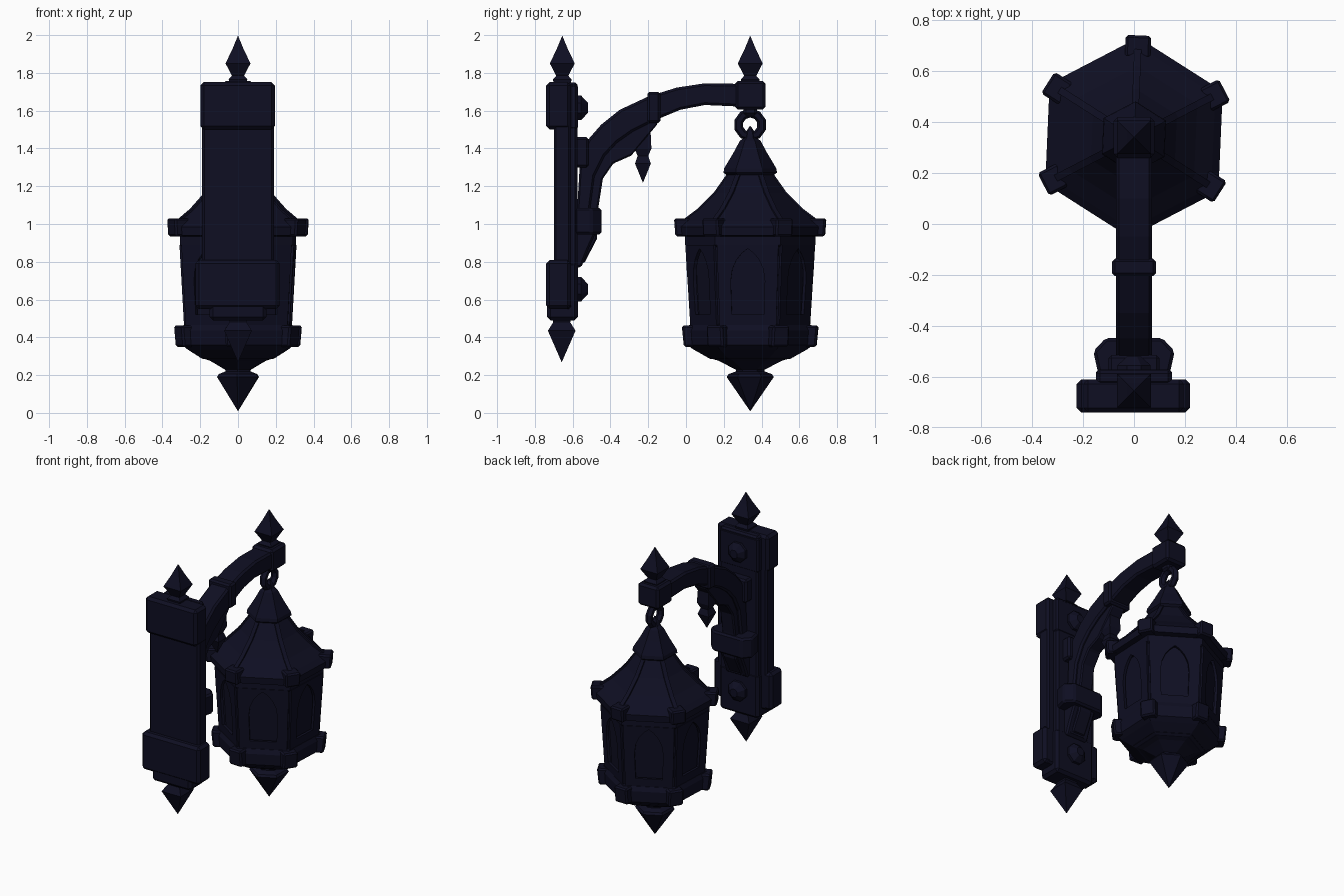
import bpy, bmesh, math
from mathutils import Vector, Matrix

if "Cube" in bpy.data.objects:
    bpy.data.objects.remove(bpy.data.objects["Cube"])

mat = bpy.data.materials.new("dark navy iron")
mat.diffuse_color = (0.0045, 0.0045, 0.016, 1)
mat.use_nodes = True
mat.node_tree.nodes["Principled BSDF"].inputs["Base Color"].default_value = mat.diffuse_color
LY = 0.34                     # lantern axis
TWIST = math.radians(-2.5)    # lantern hangs slightly turned
HEX = math.radians(30) + TWIST
SQ = math.radians(45)


def finish(name, bm, bevel=0.0):
    bmesh.ops.recalc_face_normals(bm, faces=bm.faces)
    me = bpy.data.meshes.new(name)
    bm.to_mesh(me)
    bm.free()
    me.materials.append(mat)
    ob = bpy.data.objects.new(name, me)
    bpy.context.collection.objects.link(ob)
    if bevel:
        m = ob.modifiers.new("bevel", "BEVEL")
        m.width = bevel
        m.segments = 1
    return ob


def turned(name, profile, n, rot, y, scale=1.0):
    """n-sided stack of rings from (radius, z) pairs, capped at both ends."""
    bm = bmesh.new()
    rings = []
    for r, z in profile:
        r = max(r, 0.001) * scale
        rings.append([bm.verts.new((r * math.cos(rot + 2 * math.pi * i / n),
                                    y + r * math.sin(rot + 2 * math.pi * i / n), z)) for i in range(n)])
    for a, b in zip(rings, rings[1:]):
        for i in range(n):
            j = (i + 1) % n
            bm.faces.new((a[i], a[j], b[j], b[i]))
    bm.faces.new(rings[0])
    bm.faces.new(rings[-1])
    return finish(name, bm)


def box(name, x, y, z, bevel=0.012):
    bm = bmesh.new()
    bmesh.ops.create_cube(bm, size=1)
    for v in bm.verts:
        v.co = Vector([(a + b) / 2 + c * (b - a) for (a, b), c in zip((x, y, z), v.co)])
    return finish(name, bm, bevel)


def band(name, upper, lower, hx, bevel=0.0):
    """Strip between two (y, z) lines, thick in x."""
    bm = bmesh.new()
    secs = [[bm.verts.new((sx * hx, *p)) for sx, p in ((-1, u), (1, u), (1, l), (-1, l))]
            for u, l in zip(upper, lower)]
    for a, b in zip(secs, secs[1:]):
        for i in range(4):
            j = (i + 1) % 4
            bm.faces.new((a[i], a[j], b[j], b[i]))
    bm.faces.new(secs[0])
    bm.faces.new(secs[-1])
    return finish(name, bm, bevel)


def around(ob, angle):
    ob.matrix_world = Matrix.Translation((0, LY, 0)) @ Matrix.Rotation(angle, 4, 'Z')


def post(name, r_low, r_high, depth, hw, z0, z1, bevel=0.01):
    """Corner block along +x, leaning with the lantern wall."""
    bm = bmesh.new()
    bmesh.ops.create_cube(bm, size=2)
    for v in bm.verts:
        r = r_high if v.co.z > 0 else r_low
        v.co = (r if v.co.x > 0 else r - depth, v.co.y * hw, z1 if v.co.z > 0 else z0)
    return finish(name, bm, bevel)


# --- wall plate
box("wall_plate", (-0.19, 0.19), (-0.70, -0.61), (0.55, 1.74))
box("plate_front_panel", (-0.145, 0.145), (-0.63, -0.575), (0.50, 1.75))
box("plate_top_block", (-0.198, 0.195), (-0.74, -0.61), (1.50, 1.752), 0.018)
box("plate_bottom_block", (-0.225, 0.22), (-0.74, -0.61), (0.55, 0.81), 0.018)
box("plate_top_band", (-0.15, 0.15), (-0.66, -0.572), (1.50, 1.74))
box("plate_bottom_band", (-0.15, 0.15), (-0.735, -0.572), (0.49, 0.80), 0.018)

# studs on the plate face
for i, z in enumerate((1.615, 0.655)):
    stud = turned("stud_%d" % i, [(0.07, 0), (0.07, 0.025), (0.03, 0.06)], 8, math.pi / 8, 0)
    stud.matrix_world = Matrix.Translation((0, -0.58, z)) @ Matrix.Rotation(math.radians(-90), 4, 'X')

# square pointed finials
tip = [(0.04, 1.73), (0.05, 1.765), (0.032, 1.785), (0.066, 1.85), (0.03, 1.925), (0, 1.995)]
turned("plate_top_finial", tip, 4, SQ, -0.655, math.sqrt(2))
turned("arm_end_finial", tip, 4, SQ, LY, math.sqrt(2))
turned("plate_bottom_finial", [(0, 0.27), (0.073, 0.435), (0.045, 0.48), (0.055, 0.52)],
       4, SQ, -0.658, math.sqrt(2))

# --- curved arm
top_edge = [(-0.575, 0.80), (-0.575, 1.1), (-0.56, 1.35), (-0.52, 1.445), (-0.45, 1.525), (-0.35, 1.605),
            (-0.2, 1.675), (-0.05, 1.722), (0.1, 1.745), (0.28, 1.742)]
low_edge = [(-0.55, 0.77), (-0.505, 1.1), (-0.485, 1.25), (-0.43, 1.36), (-0.365, 1.43), (-0.28, 1.49),
            (-0.15, 1.555), (-0.03, 1.605), (0.1, 1.63), (0.28, 1.622)]
band("arm", top_edge, low_edge, 0.07, 0.012)

# lower leaf-shaped brace and hanging spike
band("arm_brace",
     [(-0.57, 0.80), (-0.56, 0.92), (-0.55, 1.1), (-0.53, 1.25), (-0.45, 1.42), (-0.3, 1.53), (-0.15, 1.58)],
     [(-0.54, 0.79), (-0.472, 0.92), (-0.462, 1.1), (-0.44, 1.24), (-0.385, 1.32), (-0.29, 1.362), (-0.15, 1.53)],
     0.05, 0.008)
turned("brace_spike", [(0, 1.22), (0.042, 1.32), (0.028, 1.36), (0.045, 1.40), (0.04, 1.50)],
       4, SQ, -0.228, 1.41)
box("arm_collar", (-0.086, 0.086), (-0.205, -0.135), (1.535, 1.70)).rotation_euler = (0, 0, 0)
box("arm_end_block", (-0.08, 0.08), (0.26, 0.42), (1.605, 1.758), 0.015)

# wall collar: chamfered block round the arm foot
bm = bmesh.new()
outline = [(-0.14, -0.59), (-0.16, -0.50), (-0.11, -0.447), (0.11, -0.447), (0.16, -0.50), (0.14, -0.59)]
face = bm.faces.new([bm.verts.new((x, y, 0.945)) for x, y in outline])
ext = bmesh.ops.extrude_face_region(bm, geom=[face])["geom"]
for v in ext:
    if isinstance(v, bmesh.types.BMVert):
        v.co.z = 1.085
finish("arm_foot_collar", bm, 0.012)
band("arm_foot_tail", [(-0.59, 0.77), (-0.59, 0.86), (-0.59, 0.96)],
     [(-0.555, 0.77), (-0.52, 0.86), (-0.475, 0.96)], 0.085, 0.01)
box("arm_shoulder", (-0.10, 0.10), (-0.59, -0.515), (1.30, 1.46))

# --- hanging ring
bpy.ops.mesh.primitive_torus_add(major_radius=0.063, minor_radius=0.024, major_segments=10, minor_segments=6,
                                 location=(0, LY, 1.525), rotation=(0, math.pi / 2, 0))
ring = bpy.context.object
ring.name = "hanging_ring"
ring.data.materials.append(mat)
box("ring_holder", (-0.035, 0.035), (0.305, 0.375), (1.575, 1.62))

# --- lantern
turned("lantern_roof", [(0.30, 0.93), (0.388, 0.94), (0.393, 0.985), (0.36, 1.015), (0.28, 1.075),
                        (0.19, 1.165), (0.125, 1.26)], 6, HEX, LY)
turned("roof_cap", [(0.10, 1.24), (0.142, 1.272), (0.138, 1.295), (0.09, 1.375), (0.055, 1.44),
                    (0.035, 1.455), (0.025, 1.485), (0, 1.52)], 6, HEX, LY)
turned("eave_moulding", [(0.33, 0.875), (0.345, 0.89), (0.345, 0.95)], 6, HEX, LY)
turned("lantern_glass", [(0.282, 0.44), (0.308, 0.90)], 6, HEX, LY)
turned("lantern_base", [(0.21, 0.285), (0.30, 0.335), (0.335, 0.36), (0.34, 0.435), (0.325, 0.465), (0.28, 0.48)],
       6, HEX, LY)
turned("base_bowl", [(0.08, 0.23), (0.14, 0.262), (0.165, 0.275), (0.23, 0.295), (0.24, 0.32)], 6, HEX, LY)
turned("bottom_finial", [(0, 0.01), (0.125, 0.19), (0.115, 0.205), (0.075, 0.22), (0.08, 0.25)], 6, HEX, LY)

# pointed-arch outline and matching frame outline (across, height)
arch = [(0.085, 0.52), (0.09, 0.70), (0.082, 0.76), (0.06, 0.81), (0.032, 0.845), (0, 0.87)]
frame = [(0.15, 0.465), (0.157, 0.70), (0.16, 0.76), (0.162, 0.89), (0.06, 0.89), (0, 0.89)]
loop_a = arch + [(-x, z) for x, z in arch[-2::-1]]
loop_f = frame + [(-x, z) for x, z in frame[-2::-1]]


def wall(z):                  # distance of the wall from the lantern axis
    return 0.262 + (z - 0.47) * 0.055


for i in range(6):
    corner = HEX + i * math.pi / 3
    side = corner + math.pi / 6
    around(post("roof_corner_%d" % i, 0.395, 0.402, 0.09, 0.05, 0.935, 1.03), corner)
    around(post("wall_post_%d" % i, 0.308, 0.334, 0.06, 0.028, 0.45, 0.90, 0.008), corner)
    around(post("base_corner_%d" % i, 0.35, 0.361, 0.08, 0.05, 0.35, 0.462), corner)
    # arched window frame
    bm = bmesh.new()
    va = [bm.verts.new((wall(z), x, z)) for x, z in loop_a]
    vf = [bm.verts.new((wall(z), x, z)) for x, z in loop_f]
    n = len(va)
    for k in range(n):
        j = (k + 1) % n
        bm.faces.new((va[k], vf[k], vf[j], va[j]))
    r = bmesh.ops.extrude_face_region(bm, geom=bm.faces[:])["geom"]
    for v in r:
        if isinstance(v, bmesh.types.BMVert):
            v.co.x += 0.018
    around(finish("window_frame_%d" % i, bm), side)
    # thin rib along each roof hip
    rib = [(0.39, 1.0), (0.36, 1.02), (0.28, 1.08), (0.19, 1.17), (0.125, 1.262)]
    around(band("roof_rib_%d" % i, rib, [(a - 0.02, b - 0.02) for a, b in rib], 0.014),
           corner - math.pi / 2)
